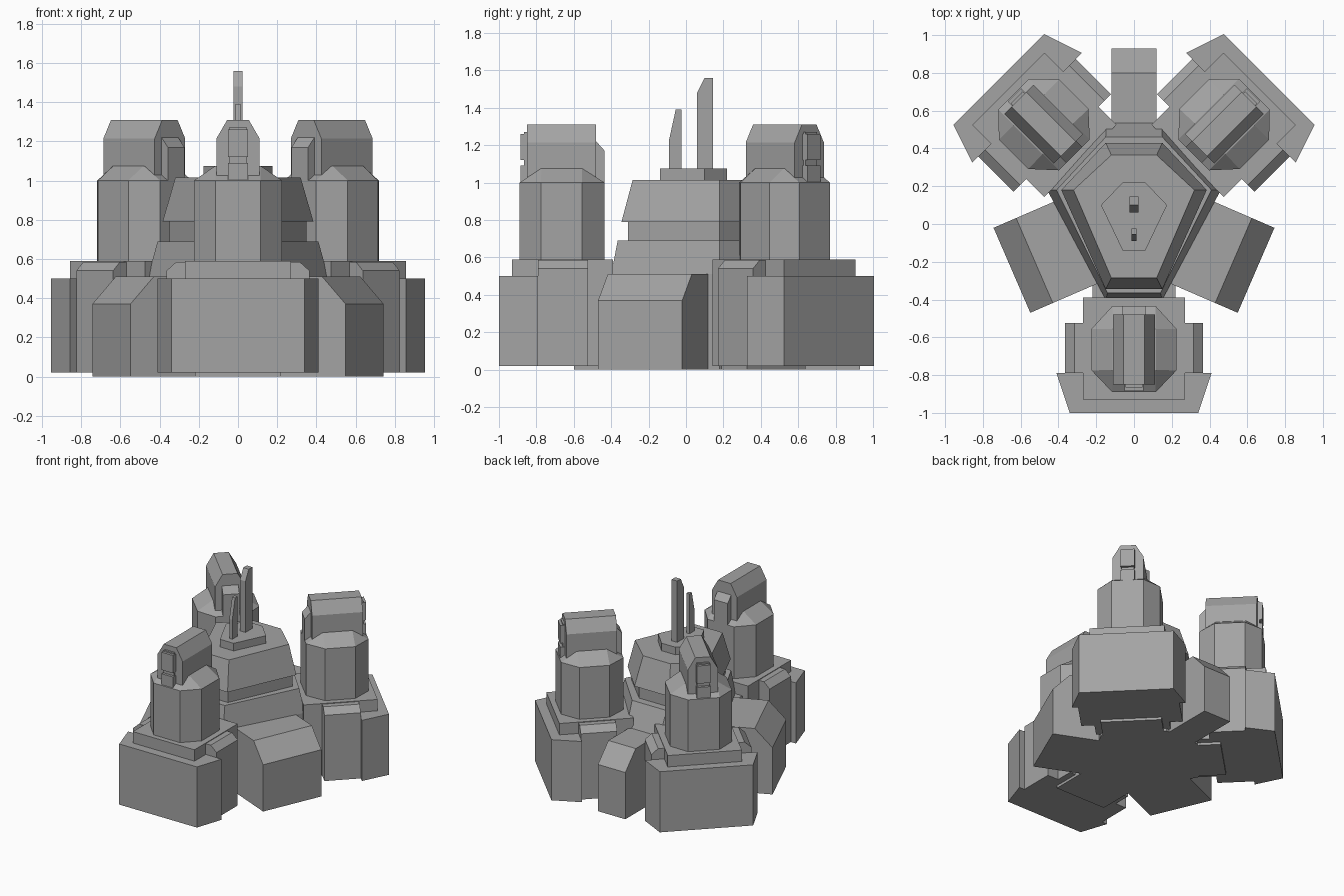
import bpy, bmesh, math
from mathutils import Matrix

cube = bpy.data.objects.get("Cube")
if cube:
    bpy.data.objects.remove(cube, do_unlink=True)

grey = bpy.data.materials.new("stone_grey")
grey.use_nodes = True
colour = (0.37, 0.37, 0.37, 1)
grey.diffuse_color = colour
grey.node_tree.nodes["Principled BSDF"].inputs["Base Color"].default_value = colour


def loft(name, rings, place=Matrix()):
    """Closed solid through rings of equal point count."""
    bm = bmesh.new()
    loops = [[bm.verts.new(p) for p in ring] for ring in rings]
    n = len(loops[0])
    for a, b in zip(loops, loops[1:]):
        for i in range(n):
            j = (i + 1) % n
            bm.faces.new((a[i], a[j], b[j], b[i]))
    bm.faces.new(loops[0][::-1])
    bm.faces.new(loops[-1])
    bm.transform(place)
    bmesh.ops.recalc_face_normals(bm, faces=bm.faces)
    mesh = bpy.data.meshes.new(name)
    bm.to_mesh(mesh)
    bm.free()
    mesh.materials.append(grey)
    obj = bpy.data.objects.new(name, mesh)
    bpy.context.collection.objects.link(obj)
    return obj


def sym(half, z):
    """Ring mirrored across x from its right half, front to back."""
    return [(x, y, z) for x, y in half] + [(-x, y, z) for x, y in reversed(half)]


def prism(name, half, z0, z1, place=Matrix()):
    return loft(name, [sym(half, z0), sym(half, z1)], place)


def across(name, profile, w, place=Matrix()):
    """Side profile of (y, z) points extruded from -w to w in x."""
    return loft(name, [[(x, y, z) for y, z in profile] for x in (-w, w)], place)


def along(name, half, y0, y1, place=Matrix()):
    """Front profile of (x, z) points, mirrored and extruded in y."""
    full = half + [(-x, z) for x, z in reversed(half)]
    return loft(name, [[(x, y, z) for x, z in full] for y in (y0, y1)], place)


def placed(x, y, degrees):
    return Matrix.Translation((x, y, 0)) @ Matrix.Rotation(math.radians(degrees), 4, "Z")


# Central keep: stacked six-sided tiers
base = [(.15, -.4), (.46, .18), (.145, .535)]
prism("core_base", base, 0, .51)
loft("lower_tier", [sym(base, .51), sym([(.14, -.365), (.41, .18), (.15, .46)], .69)])
prism("keep_neck", [(.13, -.31), (.35, .18), (.13, .4)], .69, .79)
loft("upper_tier", [sym([(.15, -.345), (.385, .18), (.15, .43)], .79),
                    sym([(.12, -.285), (.32, .18), (.12, .365)], 1.015)])
prism("roof_pad", [(.06, -.14), (.175, .1), (.06, .22)], 1.015, 1.075)
across("tall_mast", [(.06, 1.07), (.145, 1.07), (.145, 1.56), (.1, 1.56), (.06, 1.48)], .024)
across("short_mast", [(-.09, 1.07), (-.025, 1.07), (-.025, 1.39), (-.055, 1.39), (-.09, 1.23)], .013)


# Sloped buttresses between the towers
def buttress(name, reach, w, place):
    across(name, [(-.2, 0), (-reach, 0), (-reach, .37), (.13 - reach, .51), (-.2, .51)], w, place)


buttress("left_buttress", .69, .245, placed(.013, .029, 66.6))
buttress("right_buttress", .69, .245, placed(-.013, .029, -66.6))
buttress("back_buttress", .93, .12, placed(0, 0, 180))


# Gun tower standing on an armoured pod
def tower(side, place):
    def n(part):
        return side + "_" + part

    prism(n("foot"), [(.22, -.6), (.22, -.1)], 0, .5, place)
    prism(n("armour_block"), [(.34, -1), (.41, -.79)], .02, .5, place)
    prism(n("deck"), [(.27, -.93), (.27, -.39)], .02, .59, place)
    along(n("side_armour"), [(.365, .02), (.365, .54), (.315, .585)], -.79, -.525, place)
    # Octagonal body with a hipped roof
    eaves = [(.115, -.89), (.225, -.775), (.225, -.555), (.115, -.435)]
    prism(n("tower_body"), eaves, .59, 1, place)
    ridge = [(.115, -.775), (.116, -.773), (.116, -.557), (.115, -.555)]
    loft(n("tower_roof"), [sym(eaves, 1), sym(ridge, 1.075)], place)
    # Tall chamfered fin
    along(n("fin"), [(.05, .77), (.11, .85), (.11, 1.215), (.055, 1.31)], -.85, -.48, place)
    across(n("fin_nub"), [(-.5, .86), (-.445, .89), (-.435, .9), (-.435, 1.17),
                          (-.48, 1.22), (-.5, 1.22)], .06, place)
    # Stacked vents on the outer edge
    across(n("vent_spine"), [(-.84, .77), (-.865, .77), (-.865, 1.27), (-.84, 1.27)], .045, place)
    for i in range(3):
        z = .78 + i * .17
        across(n("vent_%d" % (i + 1)),
               [(-.84, z), (-.885, z), (-.885, z + .14), (-.84, z + .14)], .05, place)


tower("front", placed(0, 0, 0))
tower("back_left", placed(.008, .058, 135))
tower("back_right", placed(-.008, .058, -135))
